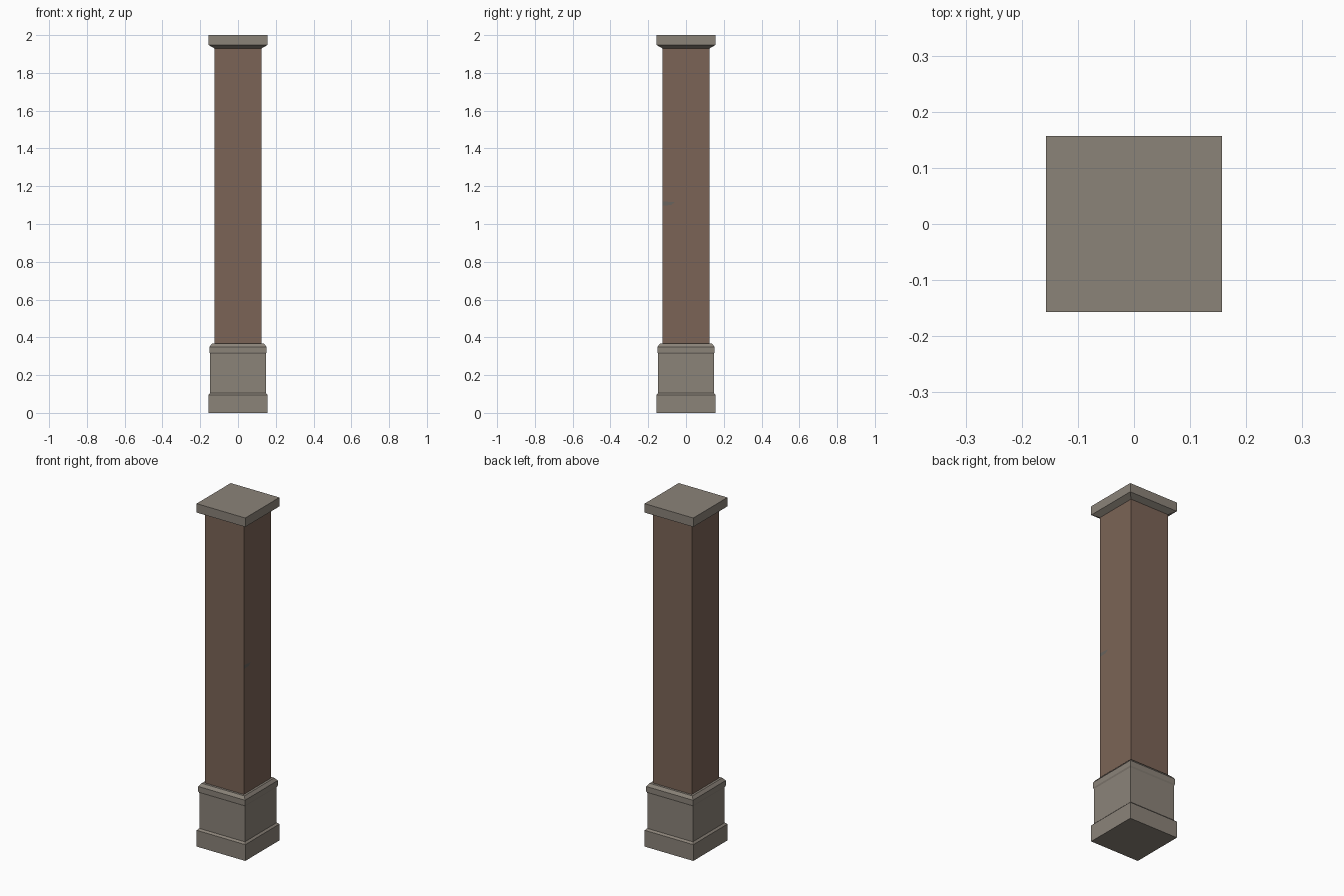
import bpy
import bmesh

cube = bpy.data.objects.get("Cube")
if cube:
    bpy.data.objects.remove(cube, do_unlink=True)


def make_material(name, rgb):
    # sRGB 0-255 to linear
    linear = [((c / 255 + 0.055) / 1.055) ** 2.4 for c in rgb]
    mat = bpy.data.materials.new(name)
    mat.use_nodes = True
    mat.diffuse_color = (*linear, 1)
    bsdf = mat.node_tree.nodes["Principled BSDF"]
    bsdf.inputs["Base Color"].default_value = (*linear, 1)
    bsdf.inputs["Roughness"].default_value = 0.9
    return mat


def finish(name, bm, mat):
    bmesh.ops.recalc_face_normals(bm, faces=bm.faces)
    mesh = bpy.data.meshes.new(name)
    bm.to_mesh(mesh)
    bm.free()
    mesh.materials.append(mat)
    obj = bpy.data.objects.new(name, mesh)
    bpy.context.collection.objects.link(obj)
    return obj


def square_column(name, profile, mat):
    """Stack square rings given as (half width, height) and skin them."""
    bm = bmesh.new()
    corners = ((-1, -1), (1, -1), (1, 1), (-1, 1))
    rings = [[bm.verts.new((x * h, y * h, z)) for x, y in corners]
             for h, z in profile]
    for low, high in zip(rings, rings[1:]):
        for i in range(4):
            j = (i + 1) % 4
            bm.faces.new((low[i], low[j], high[j], high[i]))
    bm.faces.new(rings[0])
    bm.faces.new(rings[-1])
    return finish(name, bm, mat)


stone = make_material("warm grey stone", (139, 131, 121))
brown = make_material("brown shaft", (123, 100, 86))
grey = make_material("grey chip", (104, 99, 93))

# Pedestal: plinth, die and bevelled top moulding
square_column("pedestal", [
    (0.157, 0), (0.157, 0.095), (0.147, 0.105), (0.147, 0.312),
    (0.151, 0.32), (0.151, 0.35), (0.138, 0.367), (0.125, 0.367)], stone)

# Plain square shaft
square_column("shaft", [(0.125, 0.36), (0.125, 1.935)], brown)

# Cap with a sloping underside
square_column("cap", [
    (0.125, 1.93), (0.157, 1.948), (0.157, 2)], stone)

# Small chip in the surface at the front edge of the left side
bm = bmesh.new()
outline = [(-0.125, 1.098), (-0.08, 1.1), (-0.06, 1.115), (-0.125, 1.12)]
chip = bm.faces.new([bm.verts.new((0.1255, y, z)) for y, z in outline])
bmesh.ops.solidify(bm, geom=[chip], thickness=0.001)
finish("surface_chip", bm, grey)
